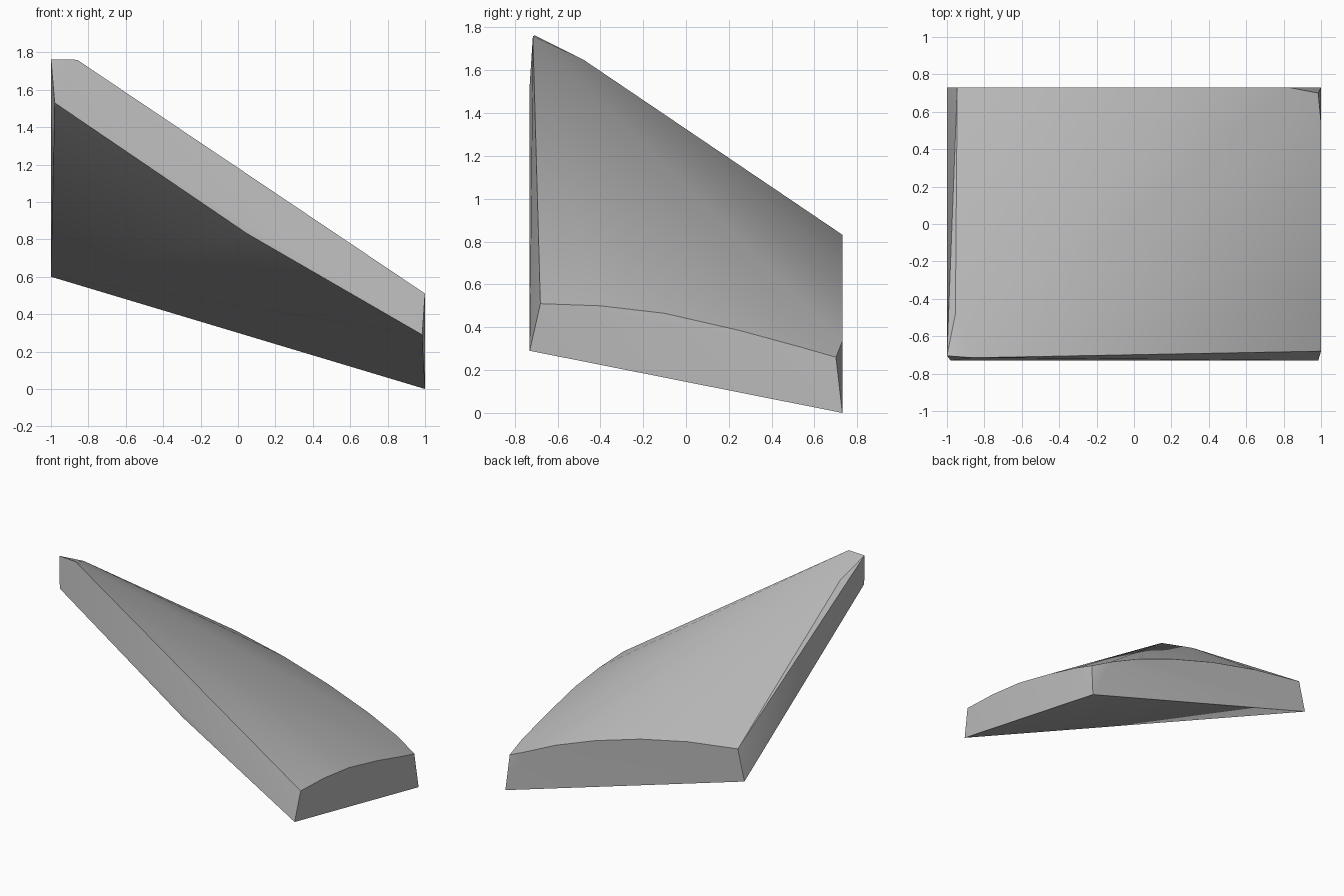
import bpy
import bmesh

# Remove the default cube only
default_cube = bpy.data.objects.get("Cube")
if default_cube:
    bpy.data.objects.remove(default_cube, do_unlink=True)


def make_material(name, colour):
    material = bpy.data.materials.new(name)
    material.use_nodes = True
    material.diffuse_color = colour
    material.node_tree.nodes["Principled BSDF"].inputs["Base Color"].default_value = colour
    return material


def hull_object(name, outlines, material):
    """Wrap a tight convex skin around the given outline points."""
    mesh = bpy.data.meshes.new(name)
    bm = bmesh.new()
    for outline in outlines:
        for point in outline:
            bm.verts.new(point)
    result = bmesh.ops.convex_hull(bm, input=bm.verts)
    spare = {g for g in result["geom_interior"] + result["geom_unused"]
             if isinstance(g, bmesh.types.BMVert) and g.is_valid}
    bmesh.ops.delete(bm, geom=list(spare), context="VERTS")
    bmesh.ops.recalc_face_normals(bm, faces=bm.faces)
    bm.to_mesh(mesh)
    bm.free()
    mesh.materials.append(material)
    obj = bpy.data.objects.new(name, mesh)
    bpy.context.collection.objects.link(obj)
    return obj


# Underside: low back corner, bowed front edge, steep peak corner
underside = [(1, 0.73, 0), (0.985, -0.73, 0.29), (0.05, -0.73, 0.83),
             (-0.98, -0.73, 1.53), (-1, 0.73, 0.6)]

# Peak: short flat tip at the high front corner
peak = [(-1, -0.705, 1.762), (-0.86, -0.715, 1.76), (-0.955, -0.48, 1.65)]

# Low end: arched upper edge
low_end_arc = [(1, y, z) for y, z in
               [(-0.68, 0.51), (-0.4, 0.5), (-0.1, 0.465), (0.25, 0.385), (0.54, 0.306)]]
low_end_arc.append((0.985, 0.7, 0.26))

# Back: arched upper edge
back_arc = [(x, 0.73, z) for x, z in
            [(0.83, 0.335), (0.585, 0.45), (0.25, 0.575), (-0.13, 0.688),
             (-0.53, 0.775), (-0.945, 0.832)]]

grey = make_material("plain grey", (0.5, 0.5, 0.5, 1))
slab = hull_object("domed_slab", [underside, peak, low_end_arc, back_arc], grey)

# Soft shading over the dome, crisp outer edges
bpy.ops.object.select_all(action="DESELECT")
slab.select_set(True)
bpy.context.view_layer.objects.active = slab
bpy.ops.object.shade_smooth_by_angle()
